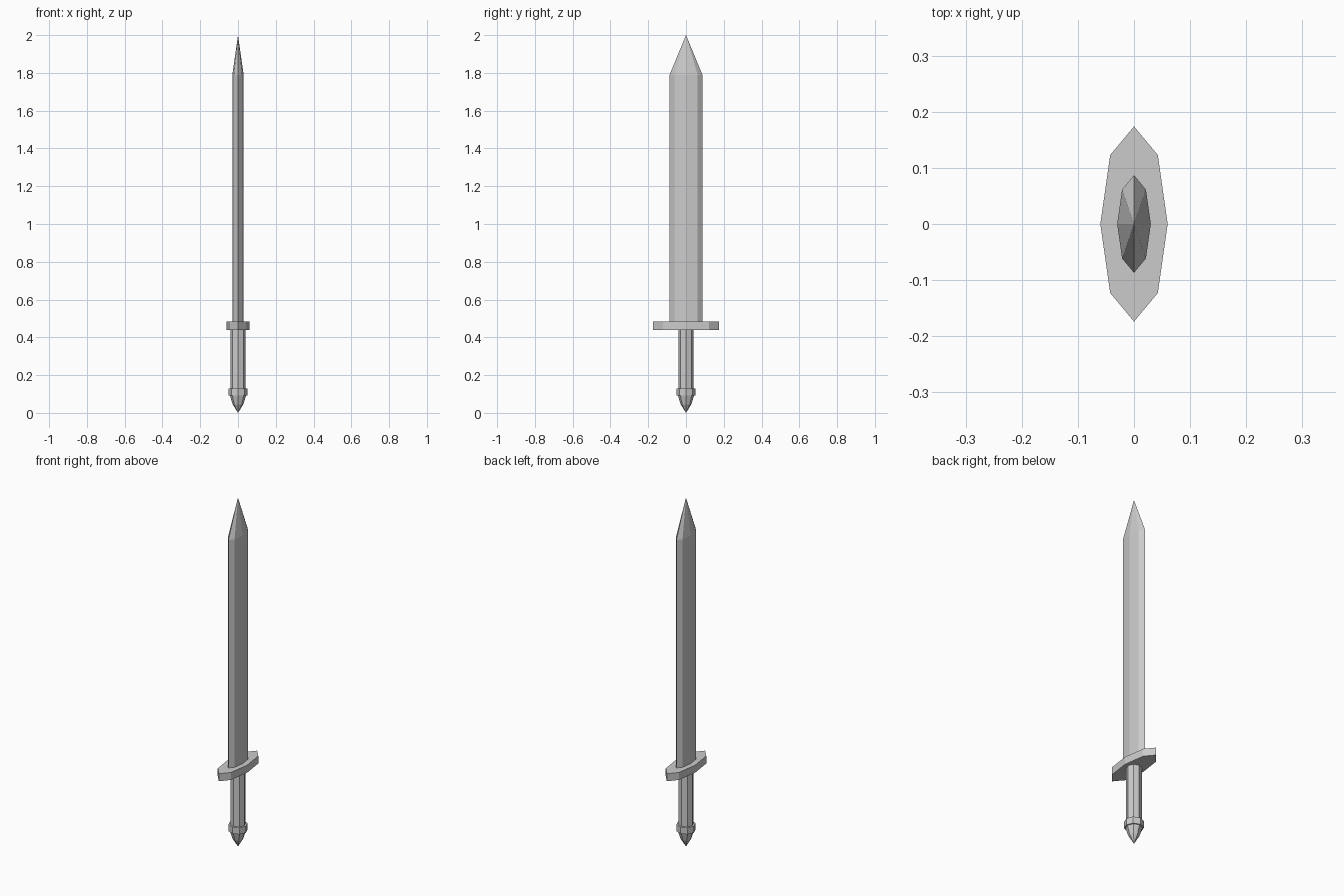
import bpy, bmesh, math

if "Cube" in bpy.data.objects:
    bpy.data.objects.remove(bpy.data.objects["Cube"])

SIDES = 8


def loft(name, rings):
    """Flat-faced eight-sided solid from (z, x radius, y radius) rings; zero radius makes a point."""
    bm = bmesh.new()
    loops = []
    for z, rx, ry in rings:
        if rx == 0:
            loops.append([bm.verts.new((0, 0, z))])
            continue
        angles = [2 * math.pi * i / SIDES for i in range(SIDES)]
        loops.append([bm.verts.new((rx * math.cos(a), ry * math.sin(a), z)) for a in angles])
    for low, high in zip(loops, loops[1:]):
        for i in range(SIDES):
            j = (i + 1) % SIDES
            if len(low) == 1:
                bm.faces.new((low[0], high[j], high[i]))
            elif len(high) == 1:
                bm.faces.new((low[i], low[j], high[0]))
            else:
                bm.faces.new((low[i], low[j], high[j], high[i]))
    # Close the flat ends
    for end in (loops[0], loops[-1]):
        if len(end) > 1:
            bm.faces.new(end)
    bmesh.ops.recalc_face_normals(bm, faces=bm.faces)
    mesh = bpy.data.meshes.new(name)
    bm.to_mesh(mesh)
    bm.free()
    obj = bpy.data.objects.new(name, mesh)
    bpy.context.collection.objects.link(obj)
    return obj


# Flattened blade with a pointed tip
loft("blade", [(0.48, 0.03, 0.087), (1.79, 0.03, 0.087), (2.0, 0, 0)])

# Wide crossguard
loft("crossguard", [(0.44, 0.06, 0.174), (0.483, 0.06, 0.174)])

# Round grip
loft("grip", [(0.13, 0.04, 0.04), (0.44, 0.04, 0.04)])

# Collar under the grip
loft("pommel_collar", [(0.092, 0.05, 0.05), (0.13, 0.05, 0.05)])

# Tapered pommel
loft("pommel", [(0, 0, 0), (0.045, 0.028, 0.028), (0.092, 0.043, 0.043)])
